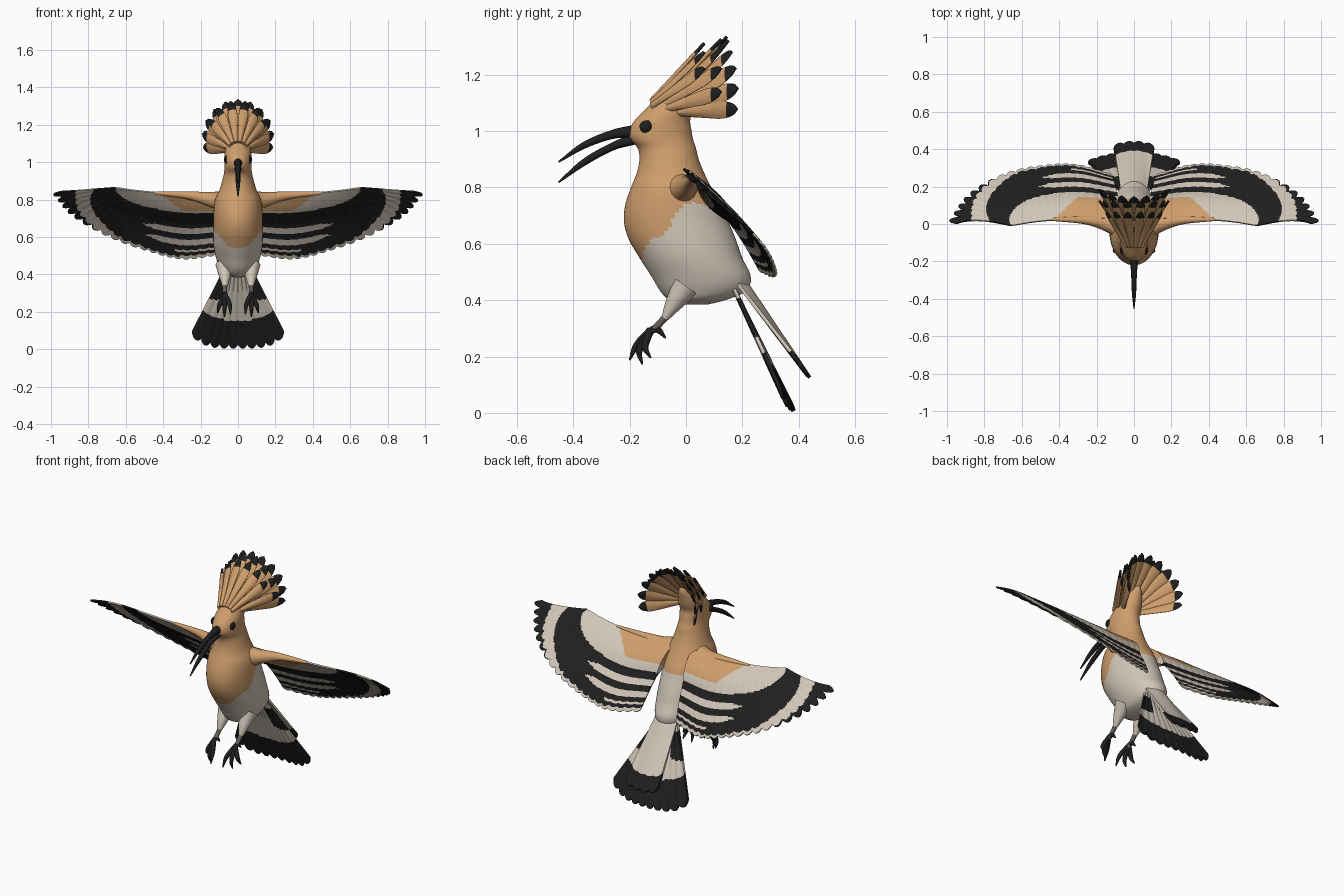
import bpy, bmesh, math
from mathutils import Vector as V

if "Cube" in bpy.data.objects:
    bpy.data.objects.remove(bpy.data.objects["Cube"])

def mat(name, c):
    m = bpy.data.materials.new(name)
    m.diffuse_color = (*c, 1)
    m.use_nodes = True
    m.node_tree.nodes["Principled BSDF"].inputs["Base Color"].default_value = m.diffuse_color
    return m

MATS = [mat("orange_tan", (.62, .34, .15)), mat("cream", (.64, .57, .48)),
        mat("black", (.014, .014, .014)), mat("leg_grey", (.12, .11, .10))]
ORANGE, CREAM, BLACK, GREY = range(4)

def at(tab, u):
    """Smooth interpolation of rows (key, values...)."""
    u = min(max(u, tab[0][0]), tab[-1][0])
    i = 0
    while i < len(tab) - 2 and u > tab[i + 1][0]:
        i += 1
    def slope(k, c):
        a, b = tab[max(k - 1, 0)], tab[min(k + 1, len(tab) - 1)]
        return (b[c] - a[c]) / (b[0] - a[0])
    p, q = tab[i], tab[i + 1]
    h = q[0] - p[0]
    t = (u - p[0]) / h
    return [p[c] * (2*t**3 - 3*t*t + 1) + q[c] * (3*t*t - 2*t**3)
            + h * (slope(i, c) * (t**3 - 2*t*t + t) + slope(i + 1, c) * (t**3 - t*t))
            for c in range(1, len(p))]

def make(name, verts, faces, cols, mirror=False):
    me = bpy.data.meshes.new(name)
    me.from_pydata([tuple(v) for v in verts], [], faces)
    for m in MATS:
        me.materials.append(m)
    for p, c in zip(me.polygons, cols):
        p.material_index = c
        p.use_smooth = True
    bm = bmesh.new()
    bm.from_mesh(me)
    bmesh.ops.recalc_face_normals(bm, faces=bm.faces)
    bm.to_mesh(me)
    bm.free()
    me.set_sharp_from_angle(angle=math.radians(50))
    ob = bpy.data.objects.new(name, me)
    bpy.context.collection.objects.link(ob)
    if mirror:
        ob.modifiers.new("mirror", 'MIRROR').use_mirror_merge = False
    return ob

def sheet(name, P, thick, colour, ns, nt, mirror=False):
    """Closed thin shell around the surface P(s, t)."""
    top, bot = [], []
    e = 1e-3
    for i in range(ns + 1):
        for j in range(nt + 1):
            s, t = i / ns, j / nt
            sm, tm = min(max(s, .01), .99), min(max(t, .01), .97)
            n = (P(sm + e, tm) - P(sm - e, tm)).cross(P(sm, tm + e) - P(sm, tm - e)).normalized()
            p, h = P(s, t), thick(s, t) / 2
            top.append(p + n * h)
            bot.append(p - n * h)
    N, w = len(top), nt + 1
    faces, cols = [], []
    for i in range(ns):
        for j in range(nt):
            a = i * w + j
            q = (a, a + w, a + w + 1, a + 1)
            s, t = (i + .5) / ns, (j + .5) / nt
            faces += [q, tuple(N + k for k in reversed(q))]
            cols += [colour(s, t, 0), colour(s, t, 1)]
    rim = [i * w for i in range(ns)] + [ns * w + j for j in range(nt)]
    rim += [i * w + nt for i in range(ns, 0, -1)] + list(range(nt, 0, -1))
    for k, a in enumerate(rim):
        b = rim[(k + 1) % len(rim)]
        faces.append((a, b, N + b, N + a))
        cols.append(colour(min(max((a // w) / ns, .01), .99), min(max((a % w) / nt, .01), .99), 0))
    return make(name, top + bot, faces, cols, mirror)

def tube(name, rows, col, mirror=False, n=14, sides=12):
    """Tapered tube through rows (x, y, z, radius)."""
    tab = [(i / (len(rows) - 1), *r) for i, r in enumerate(rows)]
    verts, faces = [], []
    for k in range(n + 1):
        x, y, z, r = at(tab, k / n)
        d = (V(at(tab, min(k / n + .02, 1))[:3]) - V(at(tab, max(k / n - .02, 0))[:3])).normalized()
        a = d.cross(V((0, 0, 1)) if abs(d.x) > .7 else V((1, 0, 0))).normalized()
        b = d.cross(a)
        for i in range(sides):
            g = 2 * math.pi * i / sides
            verts.append(V((x, y, z)) + (a * math.cos(g) + b * math.sin(g)) * max(r, .001))
    for k in range(n):
        for i in range(sides):
            j = (i + 1) % sides
            faces.append((k*sides + i, k*sides + j, (k+1)*sides + j, (k+1)*sides + i))
    faces += [tuple(range(sides)), tuple(n * sides + i for i in range(sides))]
    return make(name, verts, faces, [col] * len(faces), mirror)

# Body, neck and head: stacked ellipses (z, front y, back y, half width)
BODY = [(.385, -.03, .08, .02), (.40, -.06, .14, .07), (.43, -.09, .21, .095), (.48, -.12, .23, .115),
        (.55, -.165, .20, .13), (.62, -.205, .175, .133), (.68, -.22, .15, .132), (.74, -.215, .125, .13),
        (.80, -.195, .09, .122), (.85, -.175, .065, .10), (.90, -.165, .045, .085), (.94, -.172, .035, .075),
        (.97, -.198, .025, .073), (1.0, -.202, .02, .073), (1.04, -.18, .015, .072), (1.08, -.14, .03, .066),
        (1.12, -.10, .04, .055), (1.17, -.05, .05, .03), (1.2, -.02, .04, .008)]
BELLY = [(-.17, .50), (-.135, .60), (-.07, .64), (-.035, .71), (.02, .745), (.10, .72), (.2, .69)]
S, R = 64, 110
verts, faces, cols = [], [], []
for k in range(R + 1):
    z = .385 + .815 * k / R
    f, b, w = at(BODY, z)
    for i in range(S):
        g = 2 * math.pi * i / S
        verts.append(V((w * math.cos(g), (f + b) / 2 + (b - f) / 2 * math.sin(g), z)))
for k in range(R):
    for i in range(S):
        q = (k*S + i, k*S + (i+1) % S, (k+1)*S + (i+1) % S, (k+1)*S + i)
        c = sum((verts[v] for v in q), V()) / 4
        faces.append(q)
        cols.append(CREAM if c.z < at(BELLY, c.y)[0] else ORANGE)
faces += [tuple(range(S)), tuple(R * S + i for i in range(S))]
make("body_and_head", verts, faces, cols + [CREAM, ORANGE])

# Wings: fan between leading edge and feather tips (s, lead x, lead z, tip x, tip z)
WING = [(0, .06, .83, .12, .50), (.2, .25, .83, .30, .482), (.4, .42, .838, .48, .525),
        (.6, .55, .85, .69, .60), (.8, .62, .86, .89, .715), (1, .66, .865, 1.0, .84)]
FEATHERS = 20
BAND_IN = [(0, .95), (.5, .95), (.6, .89), (.8, .62), (1, .32)]
BAND_OUT = [(0, 1.05), (.6, 1.03), (.7, .96), (.8, .86), (1, .62)]
PATCH = [(0, .42), (.4, .40), (.6, .33), (.8, .17), (.95, .02), (1, 0)]

def wing_point(s, t):
    lx, lz, tx, tz = at(WING, s)
    fr = (s * FEATHERS) % 1
    k = t * (1 - (.03 + .13 * s**3) * (2 * abs(fr - .5))**2 * t**4)
    x, z = lx + (tx - lx) * k, lz + (tz - lz) * k
    y = .02 + (.84 - z) * (.65 + .6 * x) + .02 * math.sin(math.pi * t) - .02 * x**4
    return V((x, y + .006 * (abs(fr - .5) - .25) * min(1, t * 2), z))

def wing_thick(s, t):
    return .008 + .045 * (1 - s) * math.sin(math.pi * min(1, t / .45)) ** 1.0

def wing_colour(s, t, under):
    lo, hi = at(BAND_IN, s)[0], at(BAND_OUT, s)[0]
    if lo < t < hi:
        return CREAM
    if s < .4 and t < (.22 if under else .31) * min(1, (.4 - s) * 6):
        return ORANGE
    if t < at(PATCH, s)[0] * (.6 if under else 1):
        return CREAM
    for a, b, end in ((.52, .61, .47), (.69, .78, .44), (.85, .90, .28)):
        m, h = (a + b) / 2, (b - a) / 2
        if abs(t - m) < h * min(1, max(0, end - s) * 12):
            return CREAM
    return BLACK

sheet("wings", wing_point, wing_thick, wing_colour, 160, 56, True)
tube("shoulders", [(.05, -.03, .79, .065), (.14, 0, .80, .042), (.26, .02, .822, .022), (.44, .025, .835, .008)],
     ORANGE, True, 20, 16)

# Tail: wide lower fan and narrower upper feathers
def fan_point(s, t):
    u = 2 * s - 1
    fr = (s * 10) % 1
    k = t * (1 - .05 * (2 * abs(fr - .5))**2 * t**4)
    base = V((.07 * u, .17, .44))
    tip = V((.255 * u, .385 - .05 * u * u, .006 + .075 * u**4))
    return base.lerp(tip, k) + V((0, .008 * (abs(fr - .5) - .25), 0))

def fan_colour(s, t, under):
    u = abs(2 * s - 1)
    if t > .66 - .03 * u or (u > .5 and .08 < t < .46 - .15 * (1 - u)):
        return BLACK
    return CREAM

def upper_point(s, t):
    u = 2 * s - 1
    k = t * (1 - .04 * (2 * abs((s * 4) % 1 - .5))**2 * t**4)
    return V((.065 * u, .17, .50)).lerp(V((.11 * u, .44, .125 + .03 * u**4)), k) - V((0, .02 * u * u, 0))

sheet("tail_fan", fan_point, lambda s, t: .012, fan_colour, 80, 44)
sheet("upper_tail", upper_point, lambda s, t: .012 + .03 * (1 - t) * math.sin(math.pi * s),
      lambda s, t, b: BLACK if t > .8 else CREAM, 40, 30)

# Crest: rows of black-tipped feathers
def crest_feather(name, deg, base_y, tip_y, radius, width):
    g = math.radians(deg)
    sx, cz = math.sin(g), math.cos(g)
    base = V((.045 * sx, base_y, 1.075 + .03 * cz))
    tip = V((radius * .93 * sx, tip_y, 1.13 + radius * cz))
    side = V((cz, 0, -sx))
    def P(s, t):
        w = width * (.45 + .55 * min(1, t / .7)) * math.sqrt(max(0.004, 1 - max(0, (t - .72) / .28)**2))
        return base.lerp(tip, t) + side * (2 * s - 1) * w / 2
    sheet(name, P, lambda s, t: .002 + .024 * (1 - (2*s - 1)**2) * (1 - .6 * t),
          lambda s, t, b: BLACK if t > .84 else ORANGE, 8, 24)

for i in range(11):
    a = -105 + 21 * i
    crest_feather("crest_back_%d" % i, a, -.04, .165 + .02 * math.cos(2 * math.radians(a)) * -1, .205, .064)
for i in range(8):
    crest_feather("crest_middle_%d" % i, -87.5 + 25 * i, -.08, .125, .20, .055)
for i in range(6):
    crest_feather("crest_front_%d" % i, -60 + 24 * i, -.12, .065, .185, .05)

# Beak: two long curved halves
tube("upper_beak", [(0, -.18, .998, .024), (0, -.26, .988, .016), (0, -.36, .95, .012), (0, -.452, .89, .003)], BLACK)
tube("lower_beak", [(0, -.18, .972, .02), (0, -.26, .945, .014), (0, -.36, .89, .012), (0, -.452, .818, .003)], BLACK)

# Eyes: flat discs bulging from the head
def eye_point(s, t):
    g = 2 * math.pi * s
    return V((.062 + .012 * (1 - t * t), -.14 + .024 * t * math.cos(g), 1.015 + .021 * t * math.sin(g)))
sheet("eyes", eye_point, lambda s, t: .004, lambda s, t, b: BLACK, 20, 5, True)

# Legs and toes
tube("thighs", [(.07, 0, .45, .05), (.07, -.045, .385, .03), (.07, -.075, .335, .013)], CREAM, True)
tube("shanks", [(.07, -.06, .355, .013), (.07, -.10, .31, .012), (.07, -.13, .285, .013)], GREY, True)
TOES = [[(.045, -.175, .24), (.04, -.2, .187)], [(.072, -.165, .225), (.072, -.155, .172)],
        [(.10, -.145, .235), (.108, -.125, .195)], [(.07, -.10, .295), (.07, -.072, .265)]]
for i, (m, e) in enumerate(TOES):
    tube("toe_%d" % i, [(.07, -.125, .295, .013), (*m, .012), (*e, .003)], BLACK, True, 10, 8)
